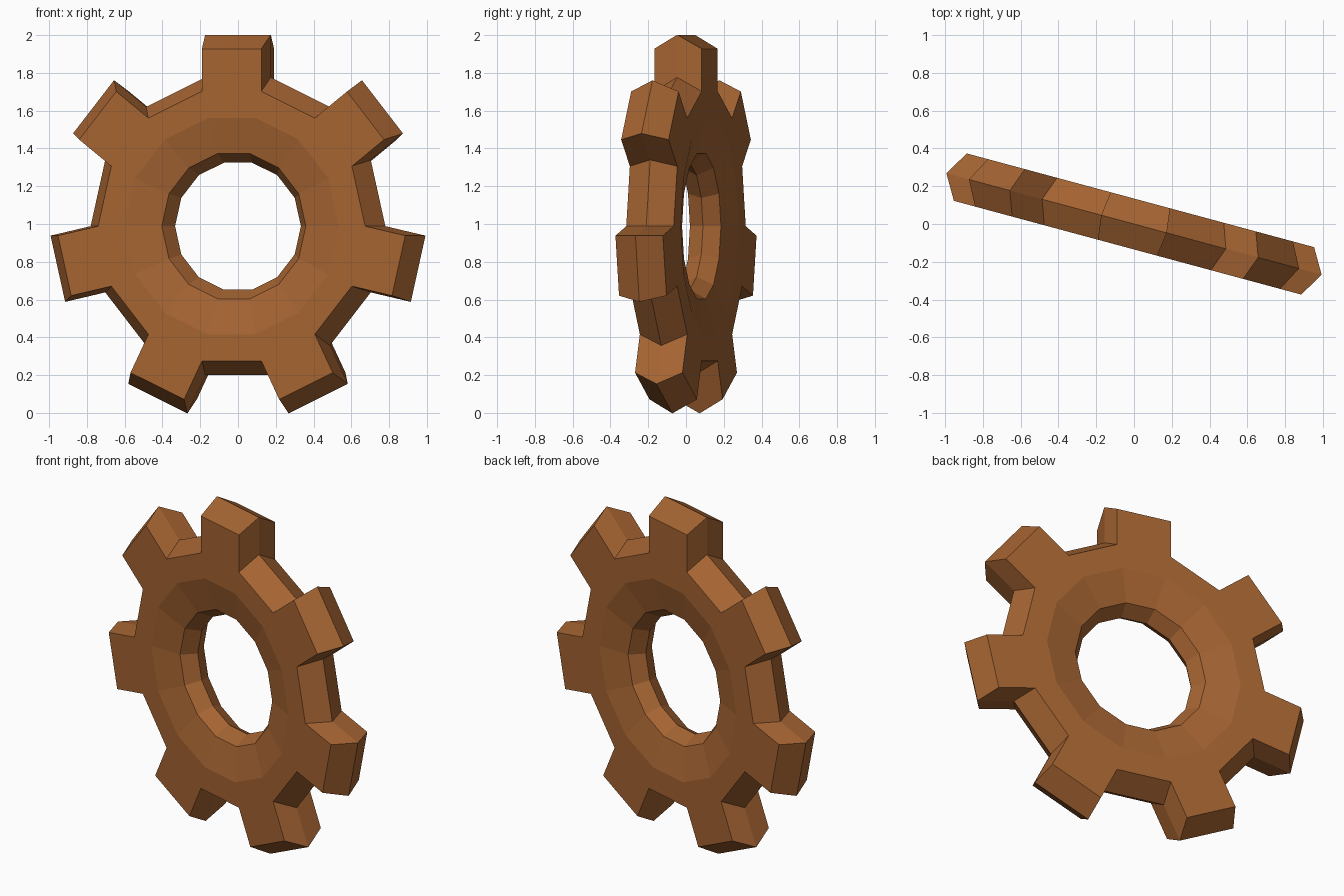
import bpy, bmesh, math
from mathutils import Vector, Matrix

if "Cube" in bpy.data.objects:
    bpy.data.objects.remove(bpy.data.objects["Cube"])

SIDES = 14          # seven teeth and seven gaps
TOOTH = 0.2255      # tooth length
CENTRE_Z = 0.9885

brown = bpy.data.materials.new("rusty brown")
brown.diffuse_color = (0.376, 0.127, 0.032, 1)
brown.use_nodes = True
brown.node_tree.nodes["Principled BSDF"].inputs["Base Color"].default_value = brown.diffuse_color

# Closed ring section (radius, depth): ridged rim outside, stepped chamfer inside
section = [(0.732, -0.13), (0.808, 0), (0.732, 0.13), (0.587, 0.13),
           (0.395, 0.085), (0.345, 0), (0.395, -0.085), (0.587, -0.13)]

bm = bmesh.new()
step = 2 * math.pi / SIDES
rings = []
for i in range(SIDES):
    a = math.pi / 2 + (i - 0.5) * step
    rings.append([bm.verts.new((r * math.cos(a), d, r * math.sin(a))) for r, d in section])

# Lathe the ring, keeping the two rim faces of every second side
rims = []
n = len(section)
for i in range(SIDES):
    p, q = rings[i], rings[(i + 1) % SIDES]
    faces = [bm.faces.new((p[j], p[(j + 1) % n], q[(j + 1) % n], q[j])) for j in range(n)]
    if i % 2 == 0:
        rims.append((math.pi / 2 + i * step, faces[:2]))
bmesh.ops.recalc_face_normals(bm, faces=bm.faces[:])

# Teeth: push those rim faces straight outward
for a, faces in rims:
    out = bmesh.ops.extrude_face_region(bm, geom=faces)["geom"]
    bmesh.ops.delete(bm, geom=[f for f in faces if f.is_valid], context='FACES_ONLY')
    verts = [v for v in out if isinstance(v, bmesh.types.BMVert)]
    bmesh.ops.translate(bm, verts=verts, vec=Vector((math.cos(a), 0, math.sin(a))) * TOOTH)
bmesh.ops.recalc_face_normals(bm, faces=bm.faces[:])

# Stand the wheel up, turned slightly about the vertical
bm.transform(Matrix.Translation((0, 0, CENTRE_Z)) @ Matrix.Rotation(math.radians(-15.1), 4, 'Z'))

mesh = bpy.data.meshes.new("gear_wheel")
bm.to_mesh(mesh)
bm.free()
mesh.materials.append(brown)
gear = bpy.data.objects.new("gear_wheel", mesh)
bpy.context.collection.objects.link(gear)
